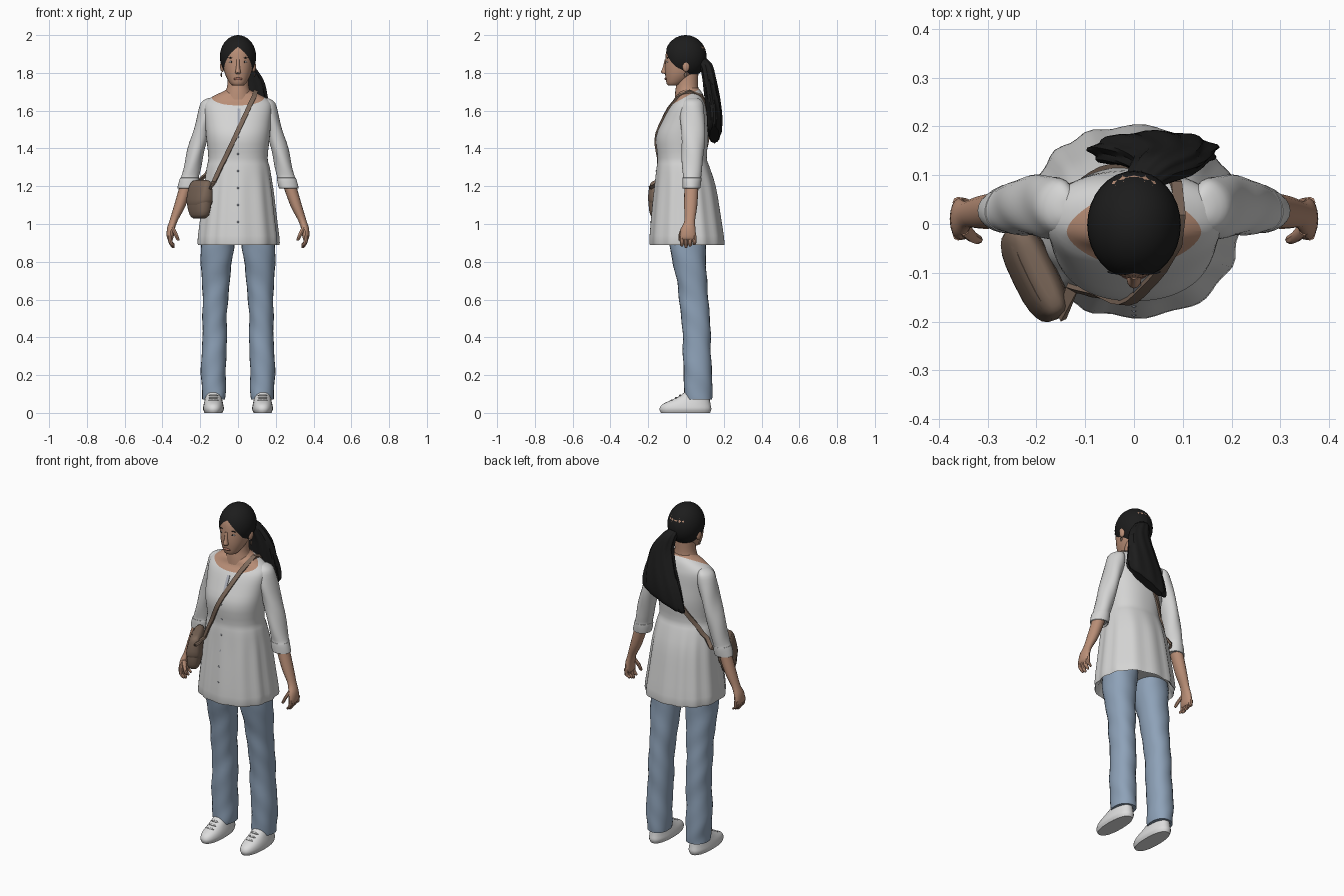
import bpy, bmesh, math
from math import cos, sin, pi
from mathutils import Vector, Matrix
from mathutils.bvhtree import BVHTree

cube = bpy.data.objects.get("Cube")
if cube:
    bpy.data.objects.remove(cube, do_unlink=True)


def material(name, r, g, b):
    m = bpy.data.materials.new(name)
    m.use_nodes = True
    m.diffuse_color = (r, g, b, 1)
    m.node_tree.nodes["Principled BSDF"].inputs["Base Color"].default_value = (r, g, b, 1)
    return m


SKIN = material("skin", .49, .275, .185)
HAIR = material("black hair", .012, .012, .012)
CLOTH = material("off white cloth", .66, .66, .655)
DENIM = material("blue denim", .27, .36, .48)
LEATHER = material("brown leather", .2, .137, .1)
SHOE = material("shoe white", .72, .72, .72)
LIP = material("lip brown", .33, .14, .1)
GREY = material("blue grey trim", .42, .44, .5)


def finish(name, bm, mats, mirror=False, angle=40):
    """Turn a bmesh into a smooth shaded object, optionally mirrored in x."""
    bmesh.ops.recalc_face_normals(bm, faces=bm.faces)
    mesh = bpy.data.meshes.new(name)
    bm.to_mesh(mesh)
    bm.free()
    for m in mats:
        mesh.materials.append(m)
    ob = bpy.data.objects.new(name, mesh)
    bpy.context.collection.objects.link(ob)
    bpy.ops.object.select_all(action='DESELECT')
    ob.select_set(True)
    bpy.context.view_layer.objects.active = ob
    bpy.ops.object.shade_smooth_by_angle(angle=math.radians(angle))
    if mirror:
        ob.modifiers.new("Mirror", 'MIRROR').use_mirror_merge = False
    return ob


def spline(rows, steps):
    """Catmull-Rom interpolation through rows of numbers."""
    out = []
    last = len(rows) - 1
    for i in range(last):
        a, b, c, d = (Vector(rows[min(max(j, 0), last)]) for j in range(i - 1, i + 3))
        for s in range(steps):
            t = s / steps
            out.append(b + (c - a) * t / 2 + (a * 2 - b * 5 + c * 4 - d) * t * t / 2
                       + (b * 3 - a - c * 3 + d) * t ** 3 / 2)
    return out + [Vector(rows[last])]


def loft(rows, n=24, steps=3, power=2, ripple=None):
    """Skin horizontal rings given as (z, centre x, centre y, radius x, radius y)."""
    bm = bmesh.new()
    rings = []
    for z, cx, cy, rx, ry in spline(rows, steps):
        ring = []
        for k in range(n):
            a = 2 * pi * k / n
            f = 1 + (ripple(a, z) if ripple else 0)
            ex, ey = (math.copysign(abs(v) ** (2 / power), v) * f for v in (cos(a), sin(a)))
            ring.append(bm.verts.new((cx + rx * ex, cy + ry * ey, z)))
        rings.append(ring)
    for lo, hi in zip(rings, rings[1:]):
        for k in range(n):
            j = (k + 1) % n
            bm.faces.new((lo[k], lo[j], hi[j], hi[k]))
    bm.faces.new(rings[0])
    bm.faces.new(rings[-1])
    return bm


def ball(loc, size, segments=16):
    bm = bmesh.new()
    mat = Matrix.Translation(loc) @ Matrix.Diagonal((*size, 1))
    bmesh.ops.create_uvsphere(bm, u_segments=segments, v_segments=segments // 2 + 2,
                              radius=1, matrix=mat)
    return bm


def ribbon(points, width, thick):
    """Flat band through (position, normal) pairs."""
    bm = bmesh.new()
    rows = []
    for i, (co, no) in enumerate(points):
        along = points[min(i + 1, len(points) - 1)][0] - points[max(i - 1, 0)][0]
        side = along.cross(no).normalized() * width / 2
        low, top = co - no * .004, co + no * thick
        rows.append([bm.verts.new(p) for p in (low - side, low + side, top + side, top - side)])
    for a, b in zip(rows, rows[1:]):
        for k in range(4):
            j = (k + 1) % 4
            bm.faces.new((a[k], a[j], b[j], b[k]))
    bm.faces.new(rows[0])
    bm.faces.new(rows[-1])
    return bm


# Tunic: gathered skirt below the bust, skin above a slanted neckline
def gathers(a, z):
    return .02 * min(max((1.345 - z) * 6, 0), 1) * cos(13 * a + sin(3 * a))


tunic_bm = loft([(.95, 0, .005, .185, .165), (.905, 0, .005, .2, .182), (.9, 0, .005, .217, .196),
                 (1.05, 0, 0, .2, .18), (1.2, 0, -.005, .182, .16), (1.3, 0, -.015, .167, .14),
                 (1.35, 0, -.02, .157, .13), (1.46, 0, -.02, .168, .138), (1.55, 0, -.005, .175, .118),
                 (1.62, 0, .01, .18, .098), (1.655, 0, .02, .165, .08), (1.685, 0, .02, .115, .07),
                 (1.705, 0, .02, .072, .058), (1.72, 0, .015, .055, .05)],
                n=72, power=2.25, ripple=gathers)
neck_co, neck_no = Vector((0, -.1, 1.618)), Vector((0, -.56, 1)).normalized()
bmesh.ops.bisect_plane(tunic_bm, geom=tunic_bm.verts[:] + tunic_bm.edges[:] + tunic_bm.faces[:],
                       plane_co=neck_co, plane_no=neck_no)
for f in tunic_bm.faces:
    f.material_index = int((f.calc_center_median() - neck_co).dot(neck_no) > 0)
body = BVHTree.FromBMesh(tunic_bm)
finish("tunic", tunic_bm, [CLOTH, SKIN])


def on_body(x, z, side):
    co, no, _, _ = body.ray_cast(Vector((x, side, z)), Vector((0, -side, 0)))
    return [(co, no)] if co else []


# Neck opening and buttons
slit = [p for i in range(6) for p in on_body(.006, 1.61 - .02 * i, -1)]
finish("neck_opening", ribbon(slit, .016, .004), [GREY])
for i in range(6):
    for co, no in on_body(0, 1.46 - .09 * i, -1):
        finish("button", ball(co, (.005, .003, .005), 8), [GREY])

# Sleeves with a turned-up cuff
finish("sleeves", loft([(1.668, .14, .035, .008, .015), (1.662, .145, .035, .024, .034),
                        (1.64, .156, .035, .04, .054),
                        (1.58, .168, .035, .046, .064), (1.5, .19, .037, .045, .063),
                        (1.4, .22, .037, .046, .06), (1.3, .242, .033, .046, .053),
                        (1.25, .255, .031, .047, .048), (1.24, .257, .03, .051, .05),
                        (1.19, .267, .028, .052, .047), (1.195, .267, .028, .038, .038)],
                       ripple=lambda a, z: .035 * sin(3 * a + 28 * z)), [CLOTH], True)

# Forearms, palms, fingers and thumbs
finish("forearms", loft([(1.24, .262, .03, .036, .038), (1.1, .307, .025, .031, .035),
                         (1.02, .34, .02, .022, .028), (.975, .355, .012, .021, .038),
                         (.93, .359, .01, .018, .043), (.915, .358, .01, .01, .036)], n=16),
       [SKIN], True)
for i in range(4):
    y = -.022 + .022 * i
    tip = .872 + .008 * abs(i - 1)
    finish("finger", loft([(.94, .36, y, .012, .012), (.905, .358, y, .011, .011),
                           (tip + .008, .345, y, .01, .009), (tip, .341, y, .004, .004)],
                          n=8, steps=2), [SKIN], True)
finish("thumb", loft([(.985, .35, -.008, .013, .016), (.95, .332, -.026, .011, .012),
                      (.92, .319, -.032, .009, .009), (.912, .317, -.032, .004, .004)],
                     n=8, steps=2), [SKIN], True)

# Trouser legs with soft creases
finish("trouser_legs", loft([(1.0, .1, .005, .09, .095), (.9, .11, .008, .09, .097),
                             (.7, .117, .03, .074, .08), (.55, .122, .047, .065, .077),
                             (.4, .124, .056, .065, .074), (.2, .13, .062, .066, .075),
                             (.1, .128, .065, .062, .075), (.07, .128, .067, .06, .073)],
                            steps=5, power=2.2,
                            ripple=lambda a, z: .045 * sin(2 * a + 34 * z) * sin(a + 9 * z)),
       [DENIM], True)

# Shoes and laces
finish("shoes", loft([(0, .13, -.003, .047, .13), (.02, .13, -.003, .055, .137),
                      (.045, .13, .002, .052, .128), (.07, .13, .026, .046, .1),
                      (.095, .13, .05, .042, .075), (.13, .13, .065, .04, .055)], power=2.3),
       [SHOE], True)
for i in range(3):
    y, z = -.075 + .022 * i, .067 + .013 * i
    finish("lace", ball((.13, y, z), (.026, .006, .005), 8), [SHOE], True)

# Neck and head
finish("neck", loft([(1.66, 0, .01, .08, .07), (1.7, 0, .006, .066, .063),
                     (1.74, 0, .006, .056, .058), (1.82, 0, .01, .054, .056)]), [SKIN])
finish("head", loft([(1.732, 0, -.068, .022, .022), (1.742, 0, -.06, .04, .042),
                     (1.78, 0, -.037, .063, .072), (1.82, 0, -.02, .076, .092),
                     (1.87, 0, -.008, .083, .102), (1.92, 0, 0, .085, .103),
                     (1.96, 0, 0, .067, .08), (1.983, 0, 0, .038, .045)], power=2.1), [SKIN])
finish("nose", loft([(1.795, 0, -.108, .01, .008), (1.803, 0, -.113, .015, .019),
                     (1.83, 0, -.11, .01, .013), (1.87, 0, -.106, .008, .007)], n=12), [SKIN])
finish("lips", ball((0, -.107, 1.768), (.025, .007, .007)), [LIP])
finish("eye_whites", ball((.034, -.097, 1.858), (.014, .006, .005)), [SHOE], True)
finish("irises", ball((.034, -.1, 1.858), (.006, .004, .005), 10), [HAIR], True)
finish("eyebrows", ball((.036, -.098, 1.88), (.02, .005, .003), 10), [HAIR], True)
finish("ears", ball((.083, .0, 1.835), (.012, .019, .03)), [SKIN], True)
finish("earrings", ball((.088, -.002, 1.79), (.004, .008, .013), 10), [LEATHER], True)

# Hair cap: half an ellipsoid trimmed along the hairline, then mirrored
cap = ball((0, -.002, 1.885), (.096, .111, .115), 32)
for co, no in (((0, 0, 0), (-1, 0, 0)), ((0, -.11, 1.945), (-.9, -.85, -1))):
    bmesh.ops.bisect_plane(cap, geom=cap.verts[:] + cap.edges[:] + cap.faces[:],
                           plane_co=co, plane_no=no, clear_outer=True)
bmesh.ops.holes_fill(cap, edges=[e for e in cap.edges if e.is_boundary
                                 and max(v.co.x for v in e.verts) > .001], sides=0)
finish("hair_cap", cap, [HAIR], True)

# Ponytail: a wavy flattened fall that ends in a slanted edge
tail = loft([(1.875, .01, .085, .03, .025), (1.84, .035, .108, .045, .033),
             (1.76, .065, .125, .068, .036), (1.66, .062, .14, .092, .04),
             (1.57, .048, .15, .118, .04), (1.5, .04, .15, .132, .038), (1.475, .04, .15, .115, .025)],
            n=40, steps=5, ripple=lambda a, z: .06 * sin(9 * a + 12 * z))
for v in tail.verts:
    v.co.z += .38 * (v.co.x - .05) * min(max((1.7 - v.co.z) * 5, 0), 1)
finish("ponytail", tail, [HAIR])

# Shoulder bag, turned to sit against the hip
bag_turn = Matrix.Translation((-.2, -.1, 0)) @ Matrix.Rotation(math.radians(-64), 4, 'Z')
for name, rows in (("bag", [(1.03, .01, -.01, .05, .02), (1.05, .01, -.01, .08, .034),
                            (1.12, 0, -.006, .1, .043), (1.2, 0, 0, .095, .034),
                            (1.222, 0, 0, .08, .02)]),
                   ("bag_flap", [(1.1, 0, -.005, .09, .045), (1.13, 0, -.004, .104, .047),
                                 (1.2, 0, .002, .1, .036), (1.225, 0, .006, .088, .022),
                                 (1.232, 0, .008, .06, .01)])):
    bag = loft(rows, power=3)
    bag.transform(bag_turn)
    finish(name, bag, [LEATHER])

# Strap: up the chest, over the left shoulder and down the back
steps = 14
front = [p for i in range(steps + 1)
         for p in on_body(-.125 + .21 * i / steps, 1.225 + .45 * i / steps, -1)]
back = [p for i in range(steps + 1)
        for p in on_body(.085 - .25 * i / steps, 1.675 - .41 * i / steps, 1)]
left_out = Vector((-.9, -.4, 0)).normalized()
path = ([(Vector((-.145, -.19, 1.19)), left_out)] + front
        + [(Vector((.092, .018, 1.7)), Vector((.3, 0, 1)).normalized())] + back
        + [(Vector((-.205, .06, 1.225)), Vector((-.8, .6, 0))),
           (Vector((-.24, -.01, 1.19)), left_out)])
finish("bag_strap", ribbon(path, .024, .009), [LEATHER])
